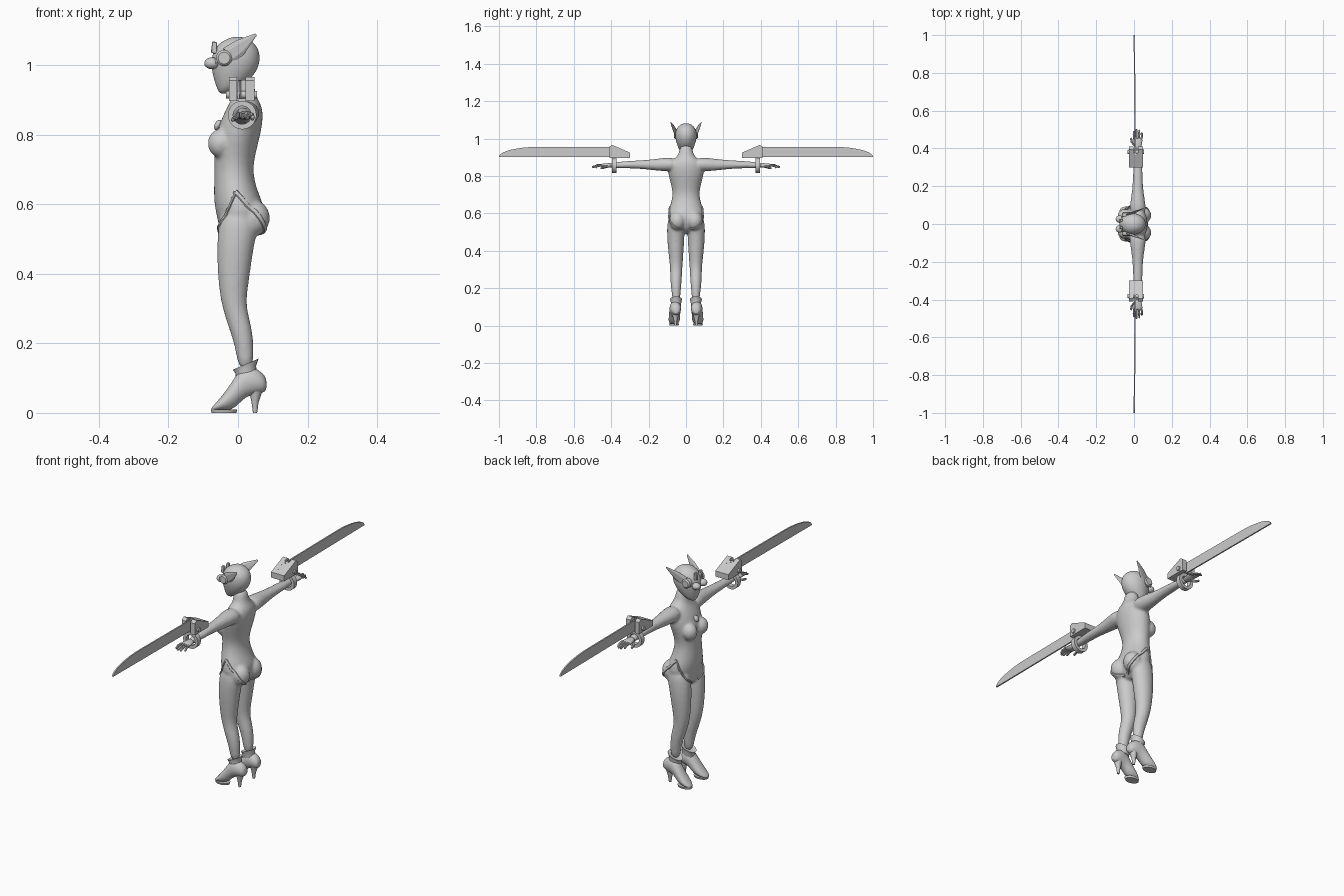
import bpy, bmesh, math
from math import sin, cos, pi
from mathutils import Vector, Matrix
from mathutils.bvhtree import BVHTree

if "Cube" in bpy.data.objects:
    bpy.data.objects.remove(bpy.data.objects["Cube"])

grey = bpy.data.materials.new("plain_grey")
grey.use_nodes = True
grey.diffuse_color = (0.6, 0.6, 0.6, 1)
grey.node_tree.nodes["Principled BSDF"].inputs["Base Color"].default_value = (0.6, 0.6, 0.6, 1)


def finish(name, bm, mirror=True, subsurf=0, bevel=0, smooth=True):
    bmesh.ops.recalc_face_normals(bm, faces=bm.faces)
    mesh = bpy.data.meshes.new(name)
    bm.to_mesh(mesh)
    bm.free()
    mesh.materials.append(grey)
    ob = bpy.data.objects.new(name, mesh)
    bpy.context.collection.objects.link(ob)
    if mirror:
        ob.modifiers.new("mirror", "MIRROR").use_axis = (False, True, False)
        ob.modifiers["mirror"].use_mirror_merge = False
    if bevel:
        ob.modifiers.new("bevel", "BEVEL").width = bevel
    if subsurf:
        sub = ob.modifiers.new("subsurf", "SUBSURF")
        sub.levels = sub.render_levels = subsurf
    if smooth:
        bpy.ops.object.select_all(action="DESELECT")
        ob.select_set(True)
        bpy.context.view_layer.objects.active = ob
        bpy.ops.object.shade_smooth_by_angle(angle=math.radians(40))
    return ob


def loft(bm, rings, n=16):
    """Skin ellipses given as (centre, half axis, half axis)."""
    loops = []
    for c, u, v in rings:
        c, u, v = Vector(c), Vector(u), Vector(v)
        loops.append([bm.verts.new(c + u * cos(2 * pi * i / n) + v * sin(2 * pi * i / n)) for i in range(n)])
    for a, b in zip(loops, loops[1:]):
        for i in range(n):
            bm.faces.new((a[i], a[(i + 1) % n], b[(i + 1) % n], b[i]))
    bm.faces.new(loops[0])
    bm.faces.new(loops[-1])


def upright(rows):
    """Rows of height, front x, back x, inner y, outer y."""
    return [(((f + b) / 2, (i + o) / 2, z), ((b - f) / 2, 0, 0), (0, (o - i) / 2, 0)) for z, f, b, i, o in rows]


def ball(bm, centre, size, rot=0, n=20):
    m = Matrix.Translation(centre) @ Matrix.Rotation(rot, 4, "Y") @ Matrix.Diagonal((*size, 1))
    bmesh.ops.create_uvsphere(bm, u_segments=n, v_segments=n // 2, radius=1, matrix=m)


def prism(bm, outline, axis, lo, hi):
    """Extrude a 2D outline along an axis (0 is x, 1 is y)."""
    def put(p, d):
        return bm.verts.new((d, *p) if axis == 0 else (p[0], d, p[1]))
    a, b = [put(p, lo) for p in outline], [put(p, hi) for p in outline]
    bm.faces.new(a)
    bm.faces.new(b)
    for i in range(len(a)):
        j = (i + 1) % len(a)
        bm.faces.new((a[i], a[j], b[j], b[i]))


# Body: torso, limbs and curves fused into one skin
bm = bmesh.new()
torso = [(.49, -.035, .035, .03), (.52, -.052, .06, .075), (.56, -.06, .075, .099), (.60, -.069, .075, .098),
         (.64, -.07, .055, .085), (.69, -.068, .043, .072), (.73, -.07, .047, .074), (.78, -.068, .06, .088),
         (.83, -.055, .071, .1), (.87, -.036, .073, .092), (.895, -.022, .062, .06), (.915, -.016, .05, .037),
         (.97, -.016, .045, .034)]
loft(bm, upright([(z, f, b, -w, w) for z, f, b, w in torso]), 24)
leg = [(.58, -.05, .05, .015, .095), (.54, -.058, .062, .006, .102), (.48, -.062, .046, .007, .103),
       (.40, -.06, .036, .012, .096), (.33, -.052, .024, .017, .088), (.29, -.042, .028, .02, .085),
       (.24, -.026, .042, .022, .085), (.19, -.008, .046, .027, .079), (.12, .0, .045, .032, .072)]
arm = [(.05, .02, .86, .045, .038), (.10, .02, .862, .043, .037), (.145, .02, .86, .035, .034),
       (.20, .02, .86, .028, .027), (.26, .02, .861, .026, .022), (.32, .02, .86, .024, .02),
       (.39, .02, .857, .018, .015), (.41, .02, .856, .018, .014)]
for s in (1, -1):
    loft(bm, upright([(z, f, b, s * i, s * o) for z, f, b, i, o in leg]))
    loft(bm, [((x, s * y, z), (rx, 0, 0), (0, 0, rz)) for y, x, z, rx, rz in arm])
    ball(bm, (-.05, s * .043, .775), (.038, .037, .042))
    ball(bm, (.044, s * .046, .56), (.049, .046, .053))
body = finish("body", bm, mirror=False, subsurf=1)
remesh = body.modifiers.new("remesh", "REMESH")
remesh.mode, remesh.voxel_size, remesh.use_smooth_shade = "VOXEL", .006, True
soften = body.modifiers.new("soften", "SMOOTH")
soften.factor, soften.iterations = .5, 8

# Head
bm = bmesh.new()
head = [(.917, -.052, -.03, .012), (.93, -.06, -.004, .03), (.95, -.067, .028, .042), (.98, -.076, .054, .053),
        (1.01, -.079, .065, .059), (1.04, -.073, .063, .057), (1.063, -.055, .049, .045), (1.077, -.028, .025, .026),
        (1.081, -.012, .008, .01)]
loft(bm, upright([(z, f, b, -w, w) for z, f, b, w in head]))
finish("head", bm, mirror=False, subsurf=2)

# Mask: eye lenses, brow studs, side discs and swept fins
bm = bmesh.new()
ball(bm, (-.075, .026, 1.005), (.022, .02, .017))
finish("eye_lens", bm)
bm = bmesh.new()
prism(bm, [(-.078, 1.035), (-.06, 1.032), (-.06, 1.066), (-.074, 1.068)], 1, .012, .026)
finish("brow_stud", bm, bevel=.002)
bm = bmesh.new()
loft(bm, [((-.04, y, 1.02), (r, 0, 0), (0, 0, r)) for y, r in ((.04, .023), (.058, .023), (.064, .017))], 20)
finish("side_disc", bm)
bm = bmesh.new()
loft(bm, [((-.03, .05, 1.025), (.012, 0, -.024), (.004, .008, 0)),
          ((.005, .064, 1.05), (.012, 0, -.02), (.003, .006, 0)),
          ((.052, .083, 1.088), (.002, 0, -.003), (0, .001, 0))], 6)
finish("ear_fin", bm, smooth=False)
bm = bmesh.new()
loft(bm, [((x, y, z), (0, .003, 0), (.002, 0, .008)) for x, y, z in
          ((-.072, .03, 1.01), (-.058, .048, 1.014), (-.035, .059, 1.02))], 8)
finish("mask_strap", bm)

# Chest brooch
bm = bmesh.new()
ball(bm, (-.058, 0, .828), (.009, .014, .016), rot=.5)
finish("brooch", bm, mirror=False)

# Raised trim laid on the skin
bpy.context.view_layer.update()
tree = BVHTree.FromObject(body, bpy.context.evaluated_depsgraph_get())


def trim(name, points, width, steps=8):
    pts = [Vector(p) for p in points]
    path = [a.lerp(b, k / steps) for a, b in zip(pts, pts[1:]) for k in range(steps)] + [pts[-1]]
    hits = [tree.find_nearest(p)[:2] for p in path]
    rings = []
    for i, (p, n) in enumerate(hits):
        along = (hits[min(i + 1, len(hits) - 1)][0] - hits[max(i - 1, 0)][0]).normalized()
        rings.append((p, n.cross(along).normalized() * width, n * .005))
    bm = bmesh.new()
    loft(bm, rings, 8)
    finish(name, bm)


trim("hip_trim_back", [(-.008, .1, .64), (.035, .11, .605), (.07, .1, .56), (.085, .06, .52), (.06, .01, .5)], .007)
trim("hip_trim_front", [(-.008, .1, .64), (-.035, .1, .59), (-.06, .07, .545), (-.06, .02, .51)], .005)

# Ankle boots with cuff and spike heel
bm = bmesh.new()
boot = [(.083, .066, .095, .014), (.072, .056, .116, .026), (.045, .052, .132, .031), (.02, .044, .135, .031),
        (.0, .022, .118, .03), (-.02, .007, .085, .031), (-.045, .006, .05, .031), (-.066, .006, .026, .023),
        (-.077, .006, .014, .009)]
loft(bm, [((x, .06 - x * .08, (a + b) / 2), (0, w, 0), (0, 0, (b - a) / 2)) for x, a, b, w in boot])
finish("boot", bm, subsurf=1)
bm = bmesh.new()
loft(bm, [((.024, .054, .105), (.03, 0, .008), (0, .027, 0)),
          ((.022, .053, .125), (.03, 0, .01), (0, .028, 0)),
          ((.022, .053, .14), (.037, 0, .016), (0, .032, 0)),
          ((.022, .053, .135), (.024, 0, .01), (0, .022, 0))], 20)
finish("boot_cuff", bm)
bm = bmesh.new()
loft(bm, upright([(0, .043, .055, .05, .062), (.03, .039, .059, .046, .066), (.062, .032, .07, .037, .075)]), 12)
finish("boot_heel", bm)
bm = bmesh.new()
loft(bm, upright([(0, -.076, -.005, .04, .088), (.01, -.078, -.002, .037, .091)]), 20)
finish("boot_sole", bm)

# Hands: palm, four fingers and thumb
bm = bmesh.new()
loft(bm, [((.02, y, .856), (rx, 0, 0), (0, 0, rz)) for y, rx, rz in
          ((.395, .016, .013), (.415, .021, .013), (.44, .026, .011), (.455, .025, .009))], 12)
finish("palm", bm, subsurf=1)


def finger(bm, points, r):
    for a, b in zip(points, points[1:]):
        loft(bm, [(a, (r, 0, 0), (0, 0, r)), (b, (r * .85, 0, 0), (0, 0, r * .85))], 8)
        ball(bm, b, (r * .85,) * 3, n=8)


bm = bmesh.new()
for i, tip in enumerate((.488, .498, .495, .48)):
    x = .001 + i * .013
    finger(bm, [(x, .448, .858), (x * 1.1 - .002, .472, .858 - .002 * i), (x * 1.1 - .002, tip, .851 - .002 * i)], .0058)
finger(bm, [(.005, .412, .852), (-.012, .432, .846), (-.015, .452, .842)], .0065)
finish("fingers", bm)

# Wrist rings carrying the blades
bm = bmesh.new()
n = 28
loops = [[bm.verts.new((.012 + r * cos(2 * pi * i / n), y, .856 + r * sin(2 * pi * i / n))) for i in range(n)]
         for y, r in ((.371, .041), (.395, .041), (.395, .026), (.371, .026))]
for a, b in zip(loops, loops[1:] + loops[:1]):
    for i in range(n):
        bm.faces.new((a[i], a[(i + 1) % n], b[(i + 1) % n], b[i]))
finish("wrist_ring", bm)

# Blade housing: two cheeks around a slot, closed at the inner end and on top
bm = bmesh.new()
side = [(.30, .897), (.41, .897), (.41, .955), (.395, .966), (.30, .925)]
prism(bm, side, 0, -.026, -.003)
prism(bm, side, 0, .022, .047)
prism(bm, [(.30, .897), (.375, .897), (.375, .957), (.30, .925)], 0, -.003, .022)
finish("blade_housing", bm, smooth=False)
bm = bmesh.new()
loft(bm, [((x, .382, .915), (0, .011, 0), (0, 0, .011)) for x in (-.034, .054)], 16)
finish("housing_bolt", bm)

# Long thin blades with curved tips
bm = bmesh.new()
curve = [(.78 + .22 * sin(t), .902 + .054 * cos(t)) for t in [k * pi / 16 for k in range(9)]]
prism(bm, [(.365, .902), (.365, .956)] + curve, 0, .003, .010)
for v in bm.verts:
    v.co.x -= (v.co.y - .37) * .008
finish("blade", bm, smooth=False)
